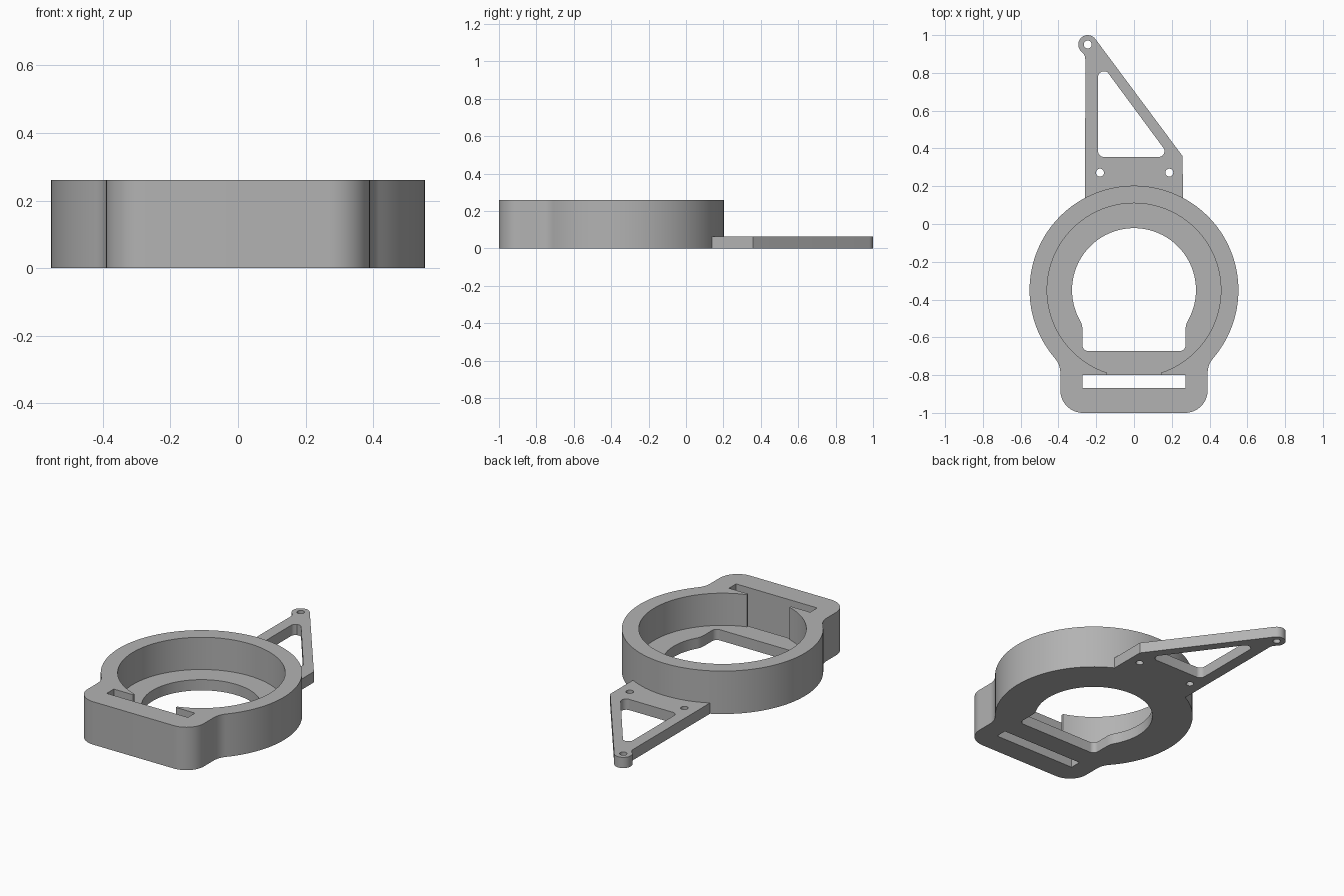
import bpy, bmesh
from math import cos, sin, radians, degrees, sqrt, atan2, tan
from mathutils import Vector

if "Cube" in bpy.data.objects:
    bpy.data.objects.remove(bpy.data.objects["Cube"], do_unlink=True)

HEIGHT, PLATE, RING_Y = 0.26, 0.065, -0.35

grey = bpy.data.materials.new("plain grey")
grey.use_nodes = True
grey.diffuse_color = (0.45, 0.45, 0.45, 1)
grey.node_tree.nodes["Principled BSDF"].inputs["Base Color"].default_value = (0.45, 0.45, 0.45, 1)


def arc(cx, cy, r, start, end, step=3):
    n = max(4, int(abs(end - start) / step))
    angles = [radians(start + (end - start) * i / n) for i in range(n + 1)]
    return [(cx + r * cos(a), cy + r * sin(a)) for a in angles]


def circle(cx, cy, r, step=3):
    return arc(cx, cy, r, 0, 360, step)[:-1]


def rectangle(x, y0, y1):
    return [(-x, y0), (x, y0), (x, y1), (-x, y1)]


def rounded(corners, r, n=8):
    """Convex outline with every corner rounded by radius r."""
    pts = []
    for i, c in enumerate(corners):
        c = Vector(c)
        a = (Vector(corners[i - 1]) - c).normalized()
        b = (Vector(corners[(i + 1) % len(corners)]) - c).normalized()
        half = a.angle(b) / 2
        centre = c + (a + b).normalized() * (r / sin(half))
        p, q = [c + d * (r / tan(half)) - centre for d in (a, b)]
        for k in range(n + 1):
            pts.append(tuple(centre + p.lerp(q, k / n).normalized() * r))
    return pts


def keyhole(r, width, bottom, fillet, corner):
    """Circle blended into a rounded tab towards the front, mirrored in x."""
    fx = width + fillet
    fy = -sqrt((r + fillet) ** 2 - fx ** 2)
    a = degrees(atan2(fy, fx))
    half = arc(0, RING_Y, r, 90, a)
    half += arc(fx, RING_Y + fy, fillet, a + 180, 180)[1:]
    half += arc(width - corner, bottom + corner, corner, 0, -90, 6)
    return half + [(-x, y) for x, y in reversed(half[1:])]


def prism(name, outline, z0, z1):
    bm = bmesh.new()
    base = bm.faces.new([bm.verts.new((x, y, z0)) for x, y in outline])
    top = bmesh.ops.extrude_face_region(bm, geom=[base])["geom"]
    bmesh.ops.translate(bm, vec=(0, 0, z1 - z0),
                        verts=[v for v in top if isinstance(v, bmesh.types.BMVert)])
    bmesh.ops.recalc_face_normals(bm, faces=bm.faces)
    mesh = bpy.data.meshes.new(name)
    bm.to_mesh(mesh)
    bm.free()
    mesh.materials.append(grey)
    obj = bpy.data.objects.new(name, mesh)
    bpy.context.collection.objects.link(obj)
    return obj


def cut(obj, cutters):
    """Subtract each (outline, bottom, top), then shade with sharp edges."""
    bpy.ops.object.select_all(action='DESELECT')
    bpy.context.view_layer.objects.active = obj
    obj.select_set(True)
    for outline, z0, z1 in cutters:
        tool = prism("cutter", outline, z0, z1)
        tool.hide_render = True
        mod = obj.modifiers.new("cut", 'BOOLEAN')
        mod.operation, mod.solver, mod.object = 'DIFFERENCE', 'EXACT', tool
        bpy.ops.object.modifier_apply(modifier=mod.name)
        bpy.data.objects.remove(tool, do_unlink=True)
    bpy.ops.object.shade_smooth_by_angle(angle=radians(30))


# Ring housing: round pocket, keyhole through the floor, strap slot open to the pocket
housing = prism("ring_housing", keyhole(0.553, 0.39, -1.0, 0.12, 0.12), 0, HEIGHT)
cut(housing, [
    (circle(0, RING_Y, 0.46), PLATE, 1),
    (keyhole(0.328, 0.273, -0.672, 0.1, 0.03), -1, 0.15),
    (rectangle(0.272, -0.868, -0.8), -1, 1),
    (rectangle(0.143, -0.83, -0.7), PLATE, 1),
])

# Flat triangular arm with a rounded eye at its tip
EDGE, EYE_X, EYE_Y, EYE_R = 0.258, -0.245, 0.95, 0.05
fillet_y = EYE_Y - sqrt((2 * EYE_R) ** 2 - (EDGE + EYE_R + EYE_X) ** 2)
neck = degrees(atan2(fillet_y - EYE_Y, -EDGE - EYE_R - EYE_X))
outline = [(EDGE, 0.358)]
outline += arc(EYE_X, EYE_Y, EYE_R, 36.6, neck + 360, 8)
outline += arc(-EDGE - EYE_R, fillet_y, EYE_R, neck + 180, 0, 8)[1:]
outline += arc(0, RING_Y, 0.55, 118, 62)
arm = prism("triangular_arm", outline, 0, PLATE)
window = rounded([(-0.19, 0.355), (0.191, 0.355), (-0.19, 0.871)], 0.03)
holes = [(EYE_X, EYE_Y), (-0.18, 0.272), (0.187, 0.272)]
cut(arm, [(window, -1, 1)] + [(circle(x, y, 0.021, 12), -1, 1) for x, y in holes])
